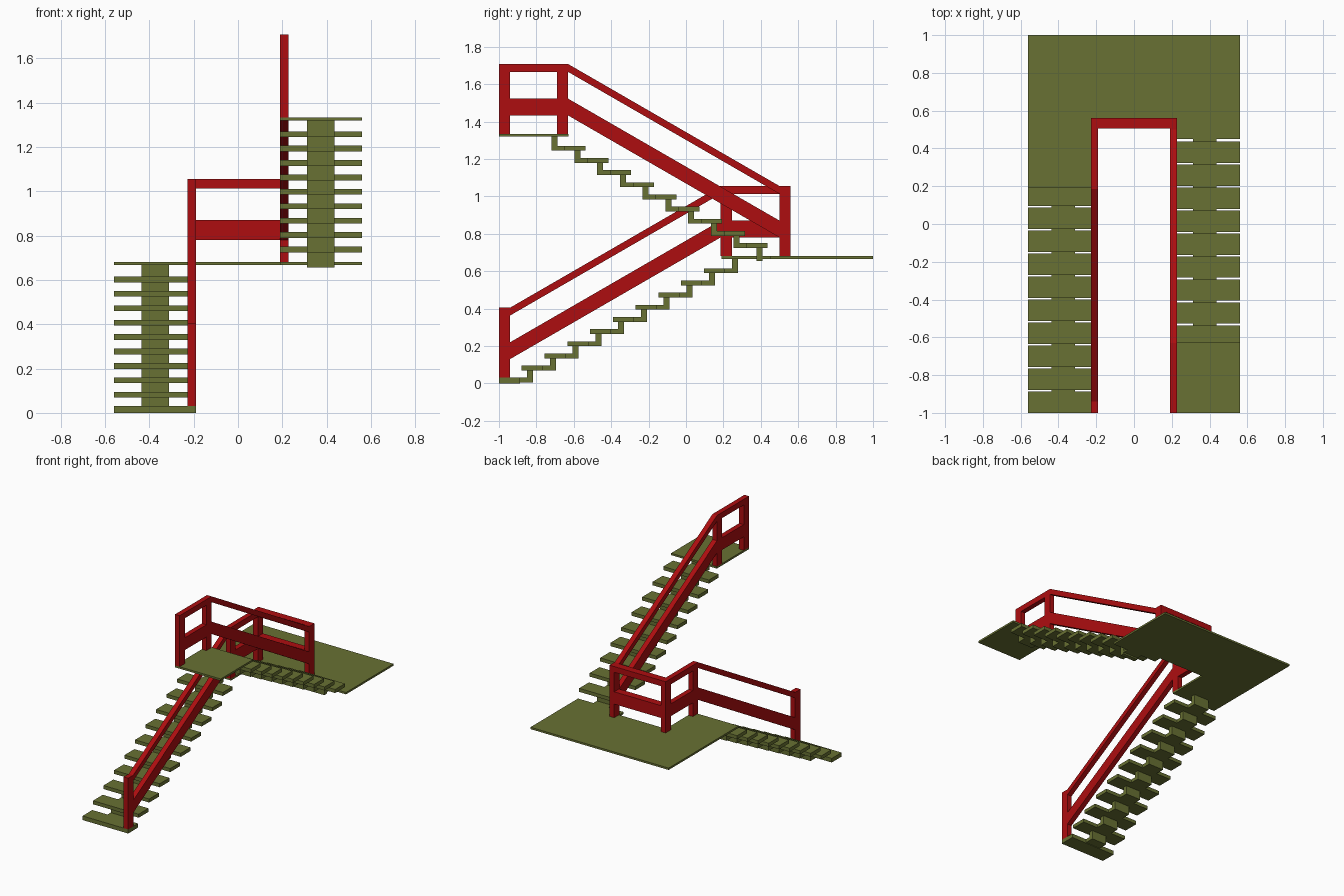
import bpy, bmesh

if "Cube" in bpy.data.objects:
    bpy.data.objects.remove(bpy.data.objects["Cube"])

def material(name, rgb):
    m = bpy.data.materials.new(name)
    m.diffuse_color = (*rgb, 1)
    m.use_nodes = True
    m.node_tree.nodes["Principled BSDF"].inputs["Base Color"].default_value = m.diffuse_color
    return m

GREEN = material("olive_paint", (0.14, 0.165, 0.033))
RED = material("red_paint", (0.42, 0.004, 0.005))

def prism(name, points, axis, lo, hi, mat):
    """Extrude a flat outline along x (points are y,z) or z (points are x,y)."""
    bm = bmesh.new()
    put = (lambda p, t: (t, *p)) if axis == "x" else (lambda p, t: (*p, t))
    face = bm.faces.new([bm.verts.new(put(p, lo)) for p in points])
    ext = bmesh.ops.extrude_face_region(bm, geom=[face])
    verts = [g for g in ext["geom"] if isinstance(g, bmesh.types.BMVert)]
    bmesh.ops.translate(bm, verts=verts, vec=put((0, 0), hi - lo))
    bmesh.ops.recalc_face_normals(bm, faces=bm.faces)
    mesh = bpy.data.meshes.new(name)
    bm.to_mesh(mesh)
    bm.free()
    mesh.materials.append(mat)
    ob = bpy.data.objects.new(name, mesh)
    bpy.context.collection.objects.link(ob)
    return ob

def box(name, x, y, z, mat):
    return prism(name, [(y[0], z[0]), (y[1], z[0]), (y[1], z[1]), (y[0], z[1])],
                 "x", x[0], x[1], mat)

RUN, RISE, THICK = 0.1217, 0.065, 0.026
TREAD, DEPTH, RISER = 0.113, 0.182, 0.032
IN, OUT = 0.19, 0.56            # inner and outer edge of each flight
RAIL_OUT = 0.227                # rails sit on the inner edge
SPINE = (0.312, 0.436)

def span(side, a, b):
    return (a, b) if side > 0 else (-b, -a)

def spine(name, side, y, d, z, top, thick=THICK, drop=0.0, start=TREAD):
    """L-shaped bracket joining one tread to the next."""
    a, b, c = y + d * start, y + d * (DEPTH - RISER), y + d * DEPTH
    pts = [(a, z), (b, z), (b, z - drop), (c, z - drop), (c, top), (b, top),
           (b, z + thick), (a, z + thick)]
    if drop == 0:
        del pts[1:3]
        pts.insert(1, (c, z))
        del pts[2]
        pts.insert(2, (c, top))
        del pts[3:4]
        pts.insert(3, (b, top))
    prism(name, pts, "x", *span(side, *SPINE), GREEN)

def flight(label, side, y0, d, z0, n, end_z):
    for i in range(n):
        y, z = y0 + d * i * RUN, z0 + i * RISE
        box(f"{label}_tread_{i + 1}", span(side, IN, OUT),
            sorted((y, y + d * TREAD)), (z, z + THICK), GREEN)
        top = end_z if i == n - 1 else z + RISE
        spine(f"{label}_spine_{i + 1}", side, y, d, z, top)

# Stair flights
flight("lower", -1, -1.0, 1, 0.004, 10, 0.666)
box("ground_pad", (-OUT, -IN), (-1, -1 + TREAD), (0, 0.004), GREEN)
flight("upper", 1, 0.437, -1, 0.724, 9, 1.319)
spine("landing_spine", 1, 0.437 + RUN, -1, 0.666, 0.724, 0.014, 0.011, 0.108)

# Landing with a notch between the flights, and top platform
prism("landing", [(-OUT, 0.19), (-IN, 0.19), (-IN, 0.505), (IN, 0.505), (IN, 0.45),
                  (OUT, 0.45), (OUT, 1), (-OUT, 1)], "z", 0.666, 0.68, GREEN)
box("top_platform", (IN, OUT), (-1, -0.627), (1.319, 1.333), GREEN)

# Posts: side, y start, floor height, top height
L, R = span(-1, IN, RAIL_OUT), span(1, IN, RAIL_OUT)
W = 0.06
for name, x, y, lo, hi in (("bottom", L, -1, 0.03, 0.405),
                           ("landing_left", L, 0.185, 0.68, 1.055),
                           ("corner_left", L, 0.5, 0.68, 1.055),
                           ("corner_right", R, 0.5, 0.68, 1.055),
                           ("platform_inner", R, -0.69, 1.333, 1.707),
                           ("platform_end", R, -1, 1.333, 1.707)):
    box(name + "_post", x, (y, y + W), (lo, hi), RED)

# Each railing run has a slim handrail and a deep lower board
def railing(name, x, y0, top0, y1, top1):
    for part, a, b in (("handrail", 0, 0.042), ("board", 0.185, 0.275)):
        prism(f"{name}_{part}", [(y0, top0 - b), (y1, top1 - b), (y1, top1 - a),
                                 (y0, top0 - a)], "x", *x, RED)

railing("lower_flight", L, -0.94, 0.405, 0.185, 1.055)
railing("landing_left", L, 0.245, 1.055, 0.5, 1.055)
railing("landing_cross", (-IN, IN), 0.505, 1.055, 0.56, 1.055)
railing("upper_flight", R, 0.5, 1.055, -0.63, 1.707)
railing("platform", R, -0.69, 1.707, -0.94, 1.707)
